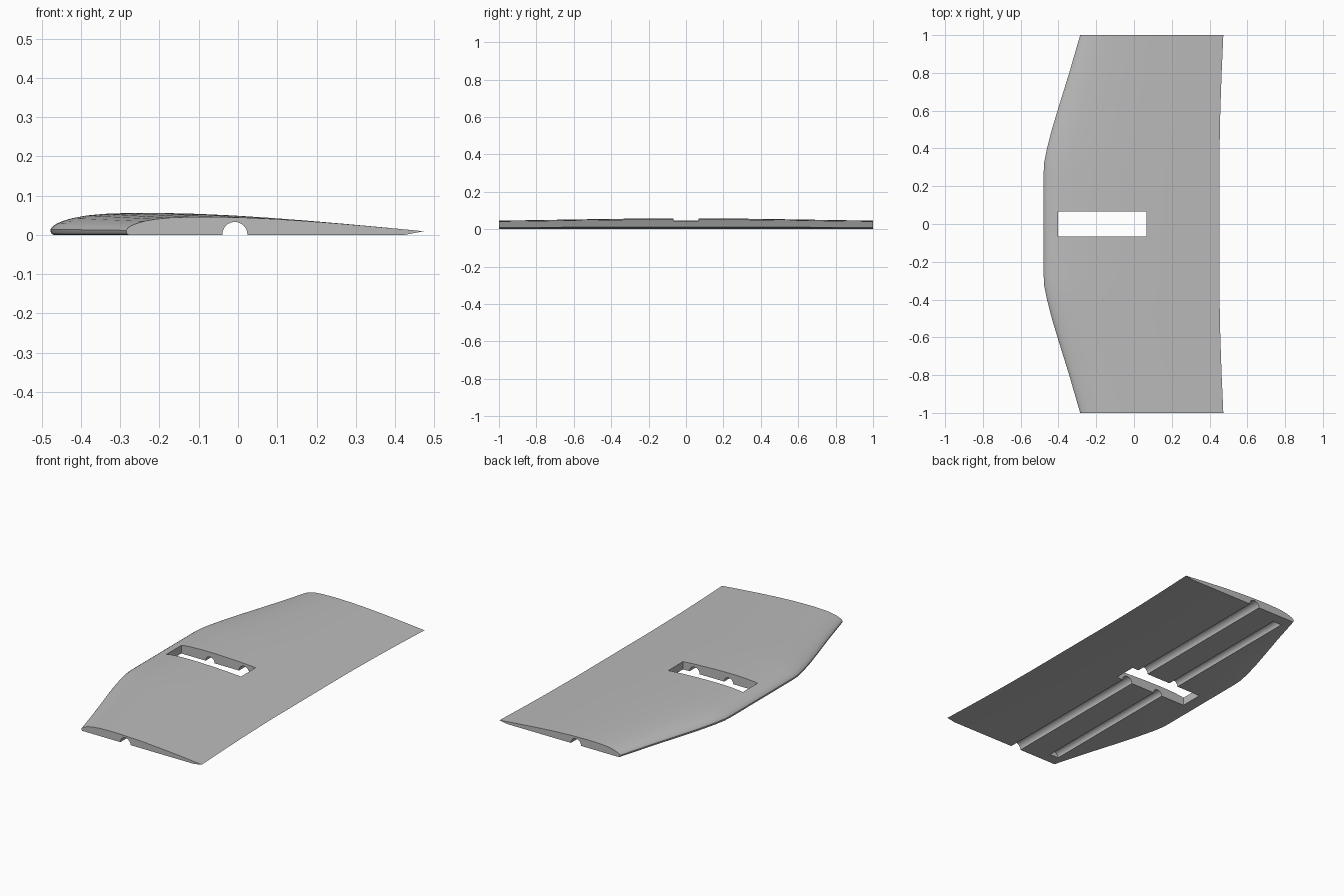
import bpy, bmesh, math
from mathutils import Vector

cube = bpy.data.objects.get("Cube")
if cube:
    bpy.data.objects.remove(cube, do_unlink=True)

grey = bpy.data.materials.new("light grey")
grey.use_nodes = True
colour = (0.5, 0.5, 0.5, 1)
grey.diffuse_color = colour
grey.node_tree.nodes["Principled BSDF"].inputs["Base Color"].default_value = colour

# Aerofoil section as fractions of the chord: over the top, then under the nose
SECTION = [(1, .012), (.9, .0215), (.8, .0305), (.7, .039), (.6, .0465), (.5, .053),
           (.4, .0575), (.3, .06), (.22, .06), (.15, .0575), (.1, .053), (.06, .0455),
           (.035, .038), (.018, .031), (.006, .023), (0, .015), (.001, .008),
           (.004, .002), (.009, 0), (.5, 0), (.937, 0)]

# Half span: distance from the middle, leading edge, trailing edge
HALF = [(0, -.478, .452), (.28, -.478, .452), (.33, -.475, .452), (.4, -.461, .453),
        (.5, -.435, .455), (.6, -.405, .457), (.8, -.343, .464), (1, -.285, .473)]
STATIONS = [(-y, a, b) for y, a, b in reversed(HALF[1:])] + HALF


def make_wing():
    bm = bmesh.new()
    rings = []
    for y, lead, trail in STATIONS:
        chord = trail - lead
        rings.append([bm.verts.new((lead + u * chord, y, w * chord)) for u, w in SECTION])
    n = len(SECTION)
    for a, b in zip(rings, rings[1:]):
        for i in range(n):
            j = (i + 1) % n
            bm.faces.new((a[i], a[j], b[j], b[i]))
    bm.faces.new(rings[0])
    bm.faces.new(rings[-1])
    bmesh.ops.recalc_face_normals(bm, faces=bm.faces)
    mesh = bpy.data.meshes.new("wing")
    bm.to_mesh(mesh)
    bm.free()
    mesh.materials.append(grey)
    obj = bpy.data.objects.new("wing", mesh)
    bpy.context.collection.objects.link(obj)
    return obj


def cut(target, cutter):
    cutter.hide_render = True
    cutter.data.materials.append(grey)
    mod = target.modifiers.new("cut", 'BOOLEAN')
    mod.operation = 'DIFFERENCE'
    mod.solver = 'EXACT'
    mod.object = cutter
    bpy.ops.object.select_all(action='DESELECT')
    target.select_set(True)
    bpy.context.view_layer.objects.active = target
    bpy.ops.object.modifier_apply(modifier=mod.name)
    bpy.data.objects.remove(cutter, do_unlink=True)


def spar_cutter(x, radius, length):
    bpy.ops.mesh.primitive_cylinder_add(vertices=32, radius=radius, depth=length,
                                        location=(x, 0, .0006),
                                        rotation=(math.pi / 2, 0, 0))
    return bpy.context.object


wing = make_wing()

# Long spar groove through both tips, and a shorter closed one near the nose
cut(wing, spar_cutter(-.008, .032, 2.2))
cut(wing, spar_cutter(-.222, .028, 1.87))

# Rectangular slot through the middle
bpy.ops.mesh.primitive_cube_add(size=1, location=(-.169, 0, 0))
slot = bpy.context.object
slot.scale = (.468, .132, .4)
cut(wing, slot)

bpy.ops.object.select_all(action='DESELECT')
wing.select_set(True)
bpy.context.view_layer.objects.active = wing
bpy.ops.object.shade_smooth_by_angle(angle=math.radians(35))
